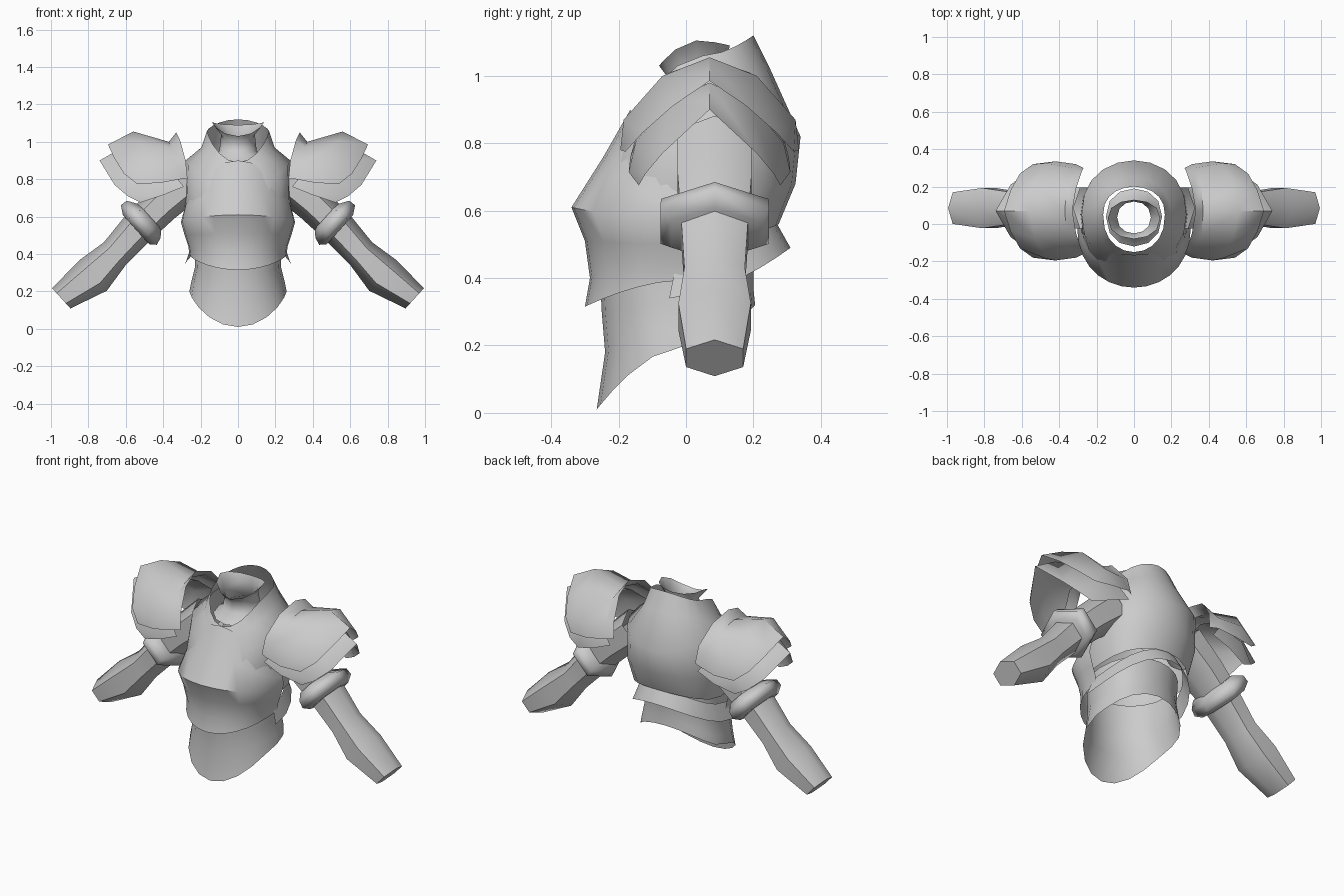
import bpy, math

if "Cube" in bpy.data.objects:
    bpy.data.objects.remove(bpy.data.objects["Cube"])

steel = bpy.data.materials.new("pale_steel")
steel.diffuse_color = (0.6, 0.6, 0.6, 1)
steel.use_nodes = True
steel.node_tree.nodes["Principled BSDF"].inputs["Base Color"].default_value = steel.diffuse_color


def make(name, verts, faces, angle=50):
    me = bpy.data.meshes.new(name)
    me.from_pydata(verts, [], faces)
    me.materials.append(steel)
    ob = bpy.data.objects.new(name, me)
    bpy.context.collection.objects.link(ob)
    bpy.ops.object.select_all(action='DESELECT')
    ob.select_set(True)
    bpy.context.view_layer.objects.active = ob
    bpy.ops.object.mode_set(mode='EDIT')
    bpy.ops.mesh.select_all(action='SELECT')
    bpy.ops.mesh.normals_make_consistent(inside=False)
    bpy.ops.object.mode_set(mode='OBJECT')
    bpy.ops.object.shade_smooth_by_angle(angle=math.radians(angle))
    return ob


def loft(name, rows, closed=False, caps=(), angle=50):
    """Skin a list of equally long point rows."""
    n = len(rows[0])
    verts = [p for row in rows for p in row]
    faces = []
    for r in range(len(rows) - 1):
        for i in range(n if closed else n - 1):
            j = (i + 1) % n
            faces.append((r * n + i, r * n + j, (r + 1) * n + j, (r + 1) * n + i))
    for r in caps:
        faces.append([r * n + i for i in range(n)])
    return make(name, verts, faces, angle)


def body(name, rings, start=0, end=360, n=20, k=1.5):
    """Plate around the body; ring = width, y front/side/back, z front/side/back."""
    closed = end - start == 360
    rows = []
    for w, yf, ys, yb, zf, zs, zb in rings:
        row = []
        for i in range(n if closed else n + 1):
            t = math.radians(start + (end - start) * i / n)
            c = math.cos(t)
            y, z = (yf, zf) if c > 0 else (yb, zb)
            a = abs(c)
            row.append((w * math.sin(t), ys + (y - ys) * a ** 0.85, zs + (z - zs) * a ** k))
        rows.append(row)
    return loft(name, rows, closed)


# Neck ring with a flared rim
body("neck_collar", [
    (.14, -.08, .03, .13, 1.03, 1.105, 1.09),
    (.09, -.05, .035, .12, .99, 1.04, 1.05),
    (.10, -.06, .035, .13, .94, .95, .96),
    (.15, -.12, .04, .19, .89, .91, .92)], n=12)

# Upper shell with high back and open throat
body("torso_shell", [
    (.165, -.15, .05, .20, .89, 1.06, 1.12),
    (.195, -.19, .05, .25, .84, .97, 1.02),
    (.28, -.22, .05, .34, .75, .90, .82),
    (.285, -.30, .05, .325, .61, .66, .68),
    (.26, -.27, .04, .275, .50, .50, .56)])

# Breastplate
body("breastplate", [
    (.285, -.165, .0, 0, .90, .64, 0),
    (.295, -.245, .0, 0, .76, .61, 0),
    (.305, -.34, .0, 0, .61, .57, 0),
    (.285, -.30, .0, 0, .51, .50, 0),
    (.265, -.285, .0, 0, .40, .44, 0),
    (.26, -.30, .0, 0, .315, .395, 0)], -90, 90, 14)

# Flared band over the lower back
body("back_band", [
    (.25, 0, -.03, .265, 0, .44, .57),
    (.285, 0, -.05, .31, 0, .34, .49)], 90, 270, 12)

# Abdomen plate, long and pointed at the front
body("abdomen_plate", [
    (.235, -.26, .0, .21, .50, .50, .53),
    (.23, -.25, .0, .20, .30, .33, .43),
    (.25, -.24, .0, .20, .18, .25, .37),
    (.26, -.265, .0, .205, .01, .20, .32)])


def arm_rows(rings, side):
    """Six-sided rings across the slanted arm; ring = x, z, thickness, y radius."""
    rows = []
    for x, z, u, v in rings:
        row = []
        for i in range(6):
            t = math.radians(60 * i)
            a, b = u * math.cos(t), v / .87 * math.sin(t)
            row.append((side * (x + a * .67), .085 + b, z + a * .74))
        rows.append(row)
    return rows


def pauldron_rows(sections, side):
    """Sections list ridge to edge as (x, offset from ridge, z), mirrored in depth."""
    rows = []
    for s in sections:
        front = [(side * x, .07 - d, z) for x, d, z in reversed(s)]
        back = [(side * x, .07 + d, z) for x, d, z in s[1:]]
        rows.append(front + back)
    return rows


ARM = [(.25, .80, .11, .11), (.40, .67, .10, .11), (.53, .545, .095, .10),
       (.66, .40, .085, .09), (.775, .285, .11, .108), (.945, .163, .073, .085)]
CUFF = [(.47, .60, .09, .125), (.505, .585, .135, .16),
        (.53, .555, .143, .162), (.545, .53, .105, .13)]
UPPER = [[(.33, 0, 1.05), (.31, .12, 1.01), (.28, .21, .90), (.27, .23, .80)],
         [(.37, 0, 1.0), (.36, .13, .97), (.33, .23, .88), (.31, .25, .80)],
         [(.56, 0, 1.055), (.53, .14, 1.0), (.47, .255, .87), (.42, .265, .78)],
         [(.695, 0, .985), (.66, .11, .91), (.61, .20, .83), (.54, .25, .775)]]
LOWER = [[(.40, 0, .97), (.40, .12, .93), (.36, .21, .85), (.29, .235, .76)],
         [(.60, 0, .98), (.56, .12, .92), (.50, .22, .80), (.40, .24, .715)],
         [(.74, 0, .90), (.66, .14, .77), (.59, .19, .71), (.52, .21, .675)]]

# Arms, elbow cuffs and layered shoulder plates on both sides
for side, tag in ((1, "right"), (-1, "left")):
    loft(tag + "_arm", arm_rows(ARM, side), True, (5,), 62)
    loft(tag + "_elbow_cuff", arm_rows(CUFF, side), True, (0, 3), 62)
    loft(tag + "_upper_shoulder_plate", pauldron_rows(UPPER, side))
    loft(tag + "_lower_shoulder_plate", pauldron_rows(LOWER, side))
